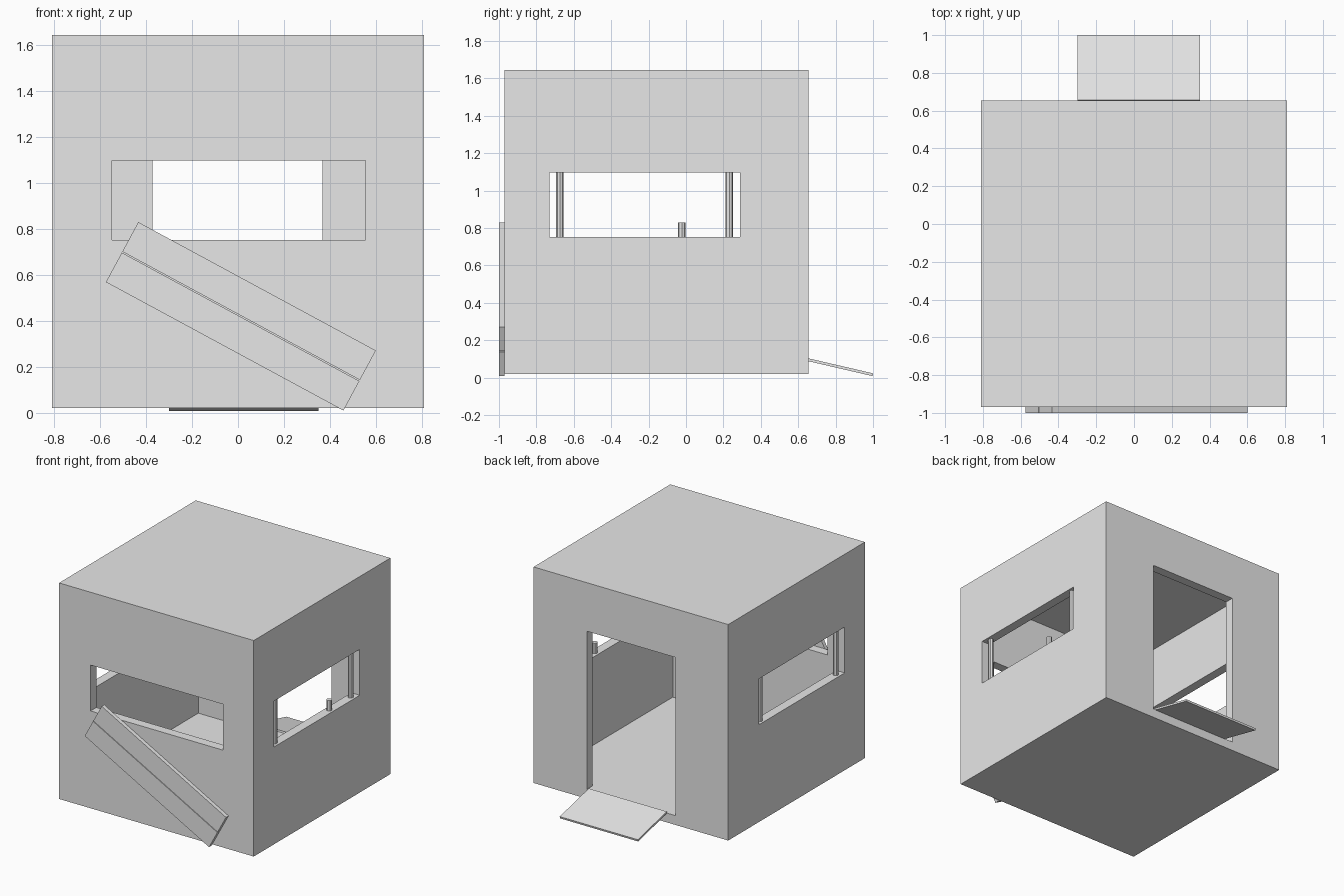
import bpy, math
from mathutils import Vector

old = bpy.data.objects.get("Cube")
if old:
    bpy.data.objects.remove(old, do_unlink=True)

# Single grey material
grey = bpy.data.materials.new("plain_grey")
grey.use_nodes = True
colour = (0.8, 0.8, 0.8, 1)
grey.diffuse_color = colour
for node in grey.node_tree.nodes:
    if node.type == 'BSDF_PRINCIPLED':
        node.inputs["Base Color"].default_value = colour


def box(name, x, y, z):
    """Box from (min, max) ranges on each axis."""
    lo, hi = Vector((x[0], y[0], z[0])), Vector((x[1], y[1], z[1]))
    bpy.ops.mesh.primitive_cube_add(size=1)
    ob = bpy.context.object
    ob.name = ob.data.name = name
    for v in ob.data.vertices:
        v.co = Vector(c * s for c, s in zip(v.co, hi - lo))
    ob.location = (lo + hi) / 2
    ob.data.materials.append(grey)
    return ob


def cut(target, *ranges):
    """Subtract a box from the target."""
    cutter = box("cutter", *ranges)
    cutter.hide_render = True
    mod = target.modifiers.new("opening", 'BOOLEAN')
    mod.operation, mod.solver, mod.object = 'DIFFERENCE', 'EXACT', cutter
    bpy.context.view_layer.objects.active = target
    bpy.ops.object.modifier_apply(modifier=mod.name)
    bpy.data.objects.remove(cutter, do_unlink=True)


# Hollow hut with a front window, two side windows and a back doorway
W, FRONT, BACK, BASE, TOP, T = 0.81, -0.97, 0.655, 0.02, 1.645, 0.07
SILL, HEAD = 0.752, 1.097
FLOOR = BASE + T
hut = box("hut_shell", (-W, W), (FRONT, BACK), (BASE, TOP))
cut(hut, (-W + T, W - T), (FRONT + T, BACK - T), (FLOOR, TOP - T))
cut(hut, (-0.548, 0.556), (FRONT - T, FRONT + 2 * T), (SILL, HEAD))
for s in (-1, 1):
    wall = sorted((s * (W - 2 * T), s * (W + T)))
    cut(hut, wall, (-0.73, 0.29), (SILL, HEAD))
cut(hut, (-0.372, 0.367), (BACK - 2 * T, BACK + T), (FLOOR, 1.28))


# Window bars, one of them broken off short
def bar(name, x, y, top):
    bpy.ops.mesh.primitive_cylinder_add(
        vertices=8, radius=0.02, depth=top - SILL, location=(x, y, (SILL + top) / 2))
    ob = bpy.context.object
    ob.name = ob.data.name = name
    ob.data.materials.append(grey)


for side, x in (("right", T / 2 - W), ("left", W - T / 2)):
    bar(side + "_window_front_bar", x, -0.674, HEAD)
    bar(side + "_window_back_bar", x, 0.232, HEAD)
bar("left_window_broken_bar", W - T / 2, -0.022, 0.83)

# Two boards leaning across the front
tilt = math.radians(28.4)
across = Vector((math.sin(tilt), 0, math.cos(tilt)))
for name, s in (("upper_board", 1), ("lower_board", -1)):
    board = box(name, (-0.588, 0.588), (-0.015, 0.015), (-0.073, 0.073))
    board.rotation_euler.y = tilt
    board.location = Vector((0.0125, -0.985, 0.419)) + across * s * 0.0755

# Ramp sloping down from the doorway
slope = math.atan2(0.08, 0.345)
ramp = box("door_ramp", (-0.3, 0.35), (-0.177, 0.177), (-0.0075, 0.0075))
ramp.rotation_euler.x = -slope
ramp.location = (0.025, 0.827, 0.055)
